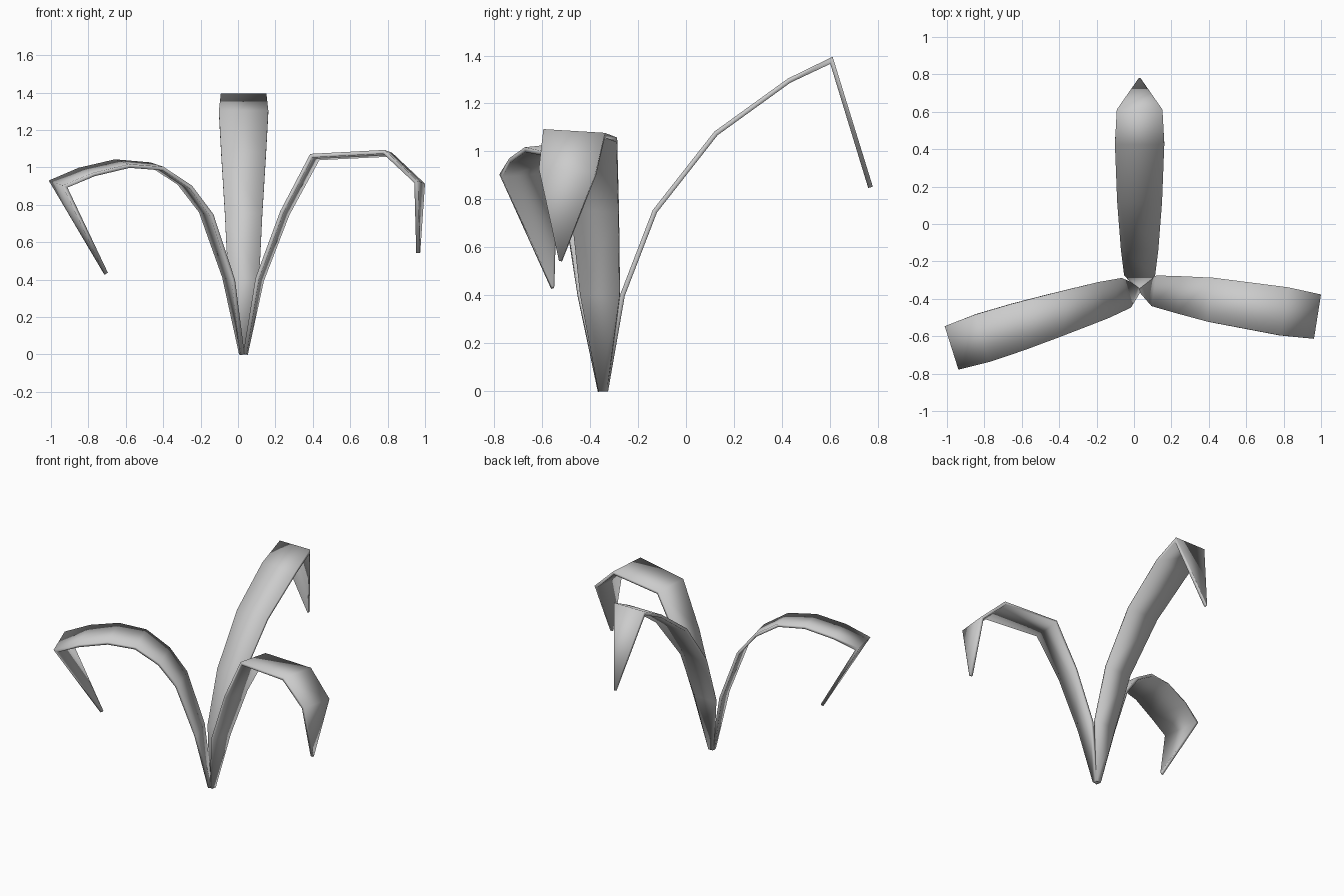
import bpy
import bmesh
import math
from mathutils import Vector

if "Cube" in bpy.data.objects:
    bpy.data.objects.remove(bpy.data.objects["Cube"])

ROOT = Vector((0.03, -0.345, 0))

grey = bpy.data.materials.new("leaf grey")
grey.use_nodes = True
grey.diffuse_color = (0.6, 0.6, 0.6, 1)
grey.node_tree.nodes["Principled BSDF"].inputs["Base Color"].default_value = (0.6, 0.6, 0.6, 1)


def make_leaf(name, degrees, tilt, tip_shift, path):
    """Blade along a path of (reach, height, half width), with a drooping tip."""
    a = math.radians(degrees)
    out = Vector((math.cos(a), math.sin(a), 0))
    side = Vector((-math.sin(a), math.cos(a), tilt))
    bm = bmesh.new()
    rows = []
    for i, (reach, height, half) in enumerate(path):
        mid = ROOT + out * reach + Vector((0, 0, height))
        if i == len(path) - 1:
            mid += side * tip_shift
        rows.append([bm.verts.new(mid + side * s * half) for s in (-1, 1)])
    for (a0, a1), (b0, b1) in zip(rows, rows[1:]):
        bm.faces.new((a0, b0, b1, a1))
    mesh = bpy.data.meshes.new(name)
    bm.to_mesh(mesh)
    bm.free()
    mesh.materials.append(grey)
    mesh.shade_smooth()
    leaf = bpy.data.objects.new(name, mesh)
    bpy.context.collection.objects.link(leaf)
    # Blade thickness
    solid = leaf.modifiers.new("thickness", 'SOLIDIFY')
    solid.thickness = 0.02
    solid.offset = 0
    solid.use_even_offset = True


# Tall leaf at the back
make_leaf("back_leaf", 90, 0, 0, [
    (0.01, 0, 0.018), (0.08, 0.4, 0.083), (0.215, 0.75, 0.1), (0.47, 1.075, 0.12),
    (0.775, 1.295, 0.132), (0.952, 1.38, 0.122), (1.115, 0.85, 0.005)])

# Angular leaf on the left
make_leaf("left_leaf", -9, -0.06, -0.03, [
    (0.01, 0, 0.018), (0.087, 0.4, 0.083), (0.223, 0.755, 0.1), (0.385, 1.055, 0.118),
    (0.78, 1.075, 0.13), (0.953, 0.915, 0.12), (0.95, 0.54, 0.005)])

# Rounded leaf on the right
make_leaf("right_leaf", 197.5, -0.1, -0.02, [
    (0.01, 0, 0.018), (0.084, 0.405, 0.083), (0.21, 0.755, 0.1), (0.33, 0.905, 0.108),
    (0.49, 1.005, 0.118), (0.68, 1.02, 0.128), (0.88, 0.975, 0.132),
    (1.04, 0.91, 0.122), (0.765, 0.43, 0.005)])
